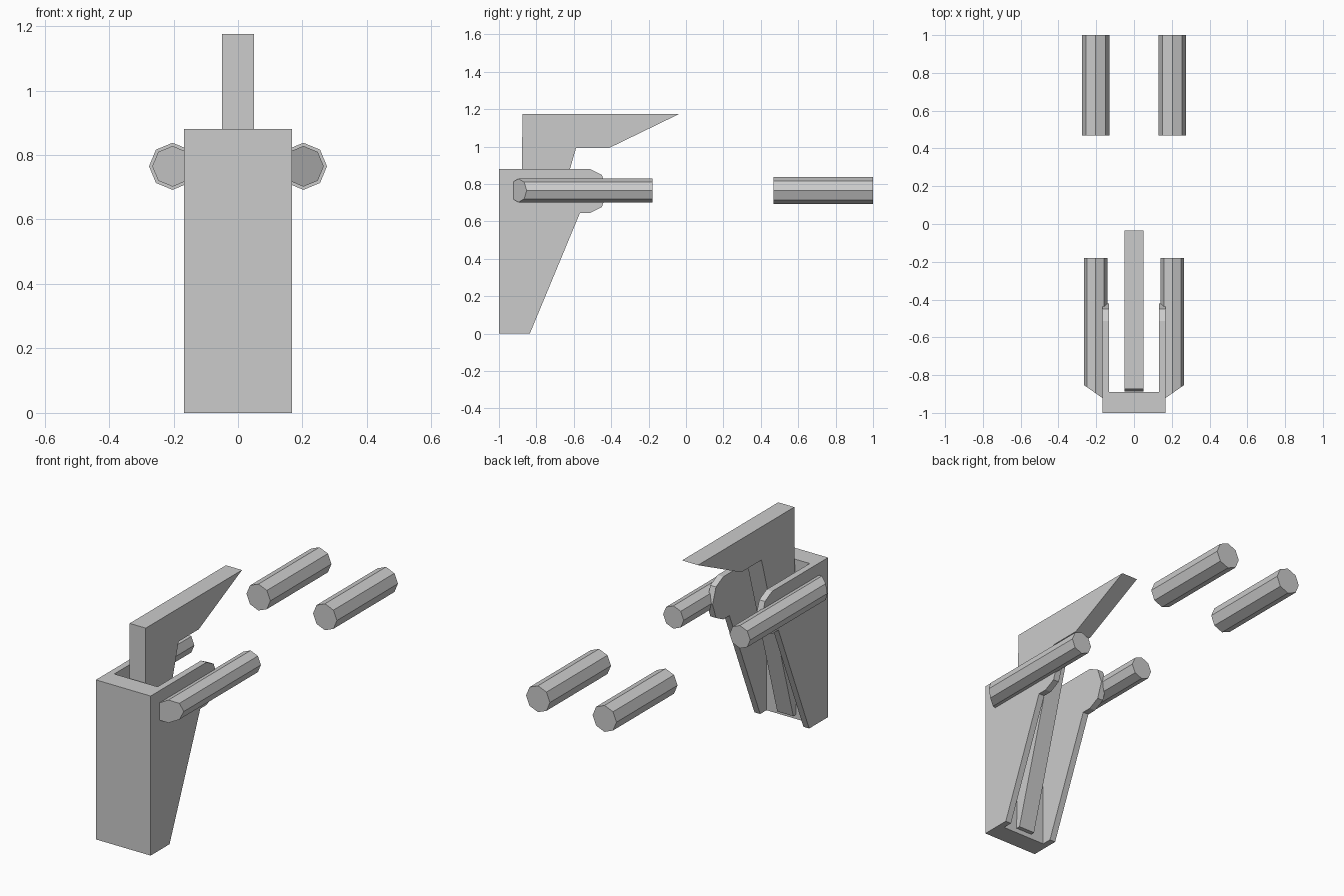
import bpy, bmesh
from mathutils import Matrix
from math import pi

if "Cube" in bpy.data.objects:
    bpy.data.objects.remove(bpy.data.objects["Cube"])


def finish(name, bm):
    bmesh.ops.recalc_face_normals(bm, faces=bm.faces[:])
    mesh = bpy.data.meshes.new(name)
    bm.to_mesh(mesh)
    bm.free()
    obj = bpy.data.objects.new(name, mesh)
    bpy.context.collection.objects.link(obj)
    return obj


def slab(name, profile, half):
    """Side (y, z) profile extruded across x from -half to half."""
    bm = bmesh.new()
    face = bm.faces.new([bm.verts.new((-half, y, z)) for y, z in profile])
    ext = bmesh.ops.extrude_face_region(bm, geom=[face])
    verts = [v for v in ext["geom"] if isinstance(v, bmesh.types.BMVert)]
    bmesh.ops.translate(bm, verts=verts, vec=(2 * half, 0, 0))
    return finish(name, bm)


def rod(name, x, z, r, y0, y1, slant=0.0):
    """Eight-sided rod along y; slant pushes the inner side of the front end forward."""
    bm = bmesh.new()
    place = Matrix.Translation((x, (y0 + y1) / 2, z)) @ Matrix.Rotation(pi / 2, 4, 'X')
    bmesh.ops.create_cone(bm, cap_ends=True, segments=8, radius1=r, radius2=r,
                          depth=y1 - y0, matrix=place)
    for v in bm.verts:
        if v.co.y < (y0 + y1) / 2:
            v.co.y -= slant * (abs(x) + r - abs(v.co.x))
    return finish(name, bm)


# Channel housing with rounded ears, hollowed from behind
housing = slab("housing", [(-1, 0), (-0.835, 0), (-0.567, 0.645), (-0.513, 0.645),
                           (-0.45, 0.677), (-0.42, 0.762), (-0.45, 0.848),
                           (-0.513, 0.88), (-1, 0.88)], 0.167)
cutter = slab("housing_cutter", [(-0.89, -0.2), (0, -0.2), (0, 1.1), (-0.89, 1.1)], 0.132)
cutter.hide_render = True
mod = housing.modifiers.new("hollow", 'BOOLEAN')
mod.operation = 'DIFFERENCE'
mod.solver = 'EXACT'
mod.object = cutter
bpy.context.view_layer.objects.active = housing
bpy.ops.object.modifier_apply(modifier=mod.name)
bpy.data.objects.remove(cutter)

# Lever with tapering stem inside the channel
slab("lever", [(-0.874, 1.175), (-0.035, 1.175), (-0.412, 0.992), (-0.588, 0.992),
               (-0.865, 0.025), (-0.888, 0.025)], 0.049)

# Front arms on the housing and separate rear rods
for side, label in ((-1, "left"), (1, "right")):
    rod(f"front_arm_{label}", side * 0.203, 0.765, 0.063, -0.852, -0.18, slant=0.7)
    rod(f"rear_rod_{label}", side * 0.203, 0.765, 0.073, 0.468, 1.0)
